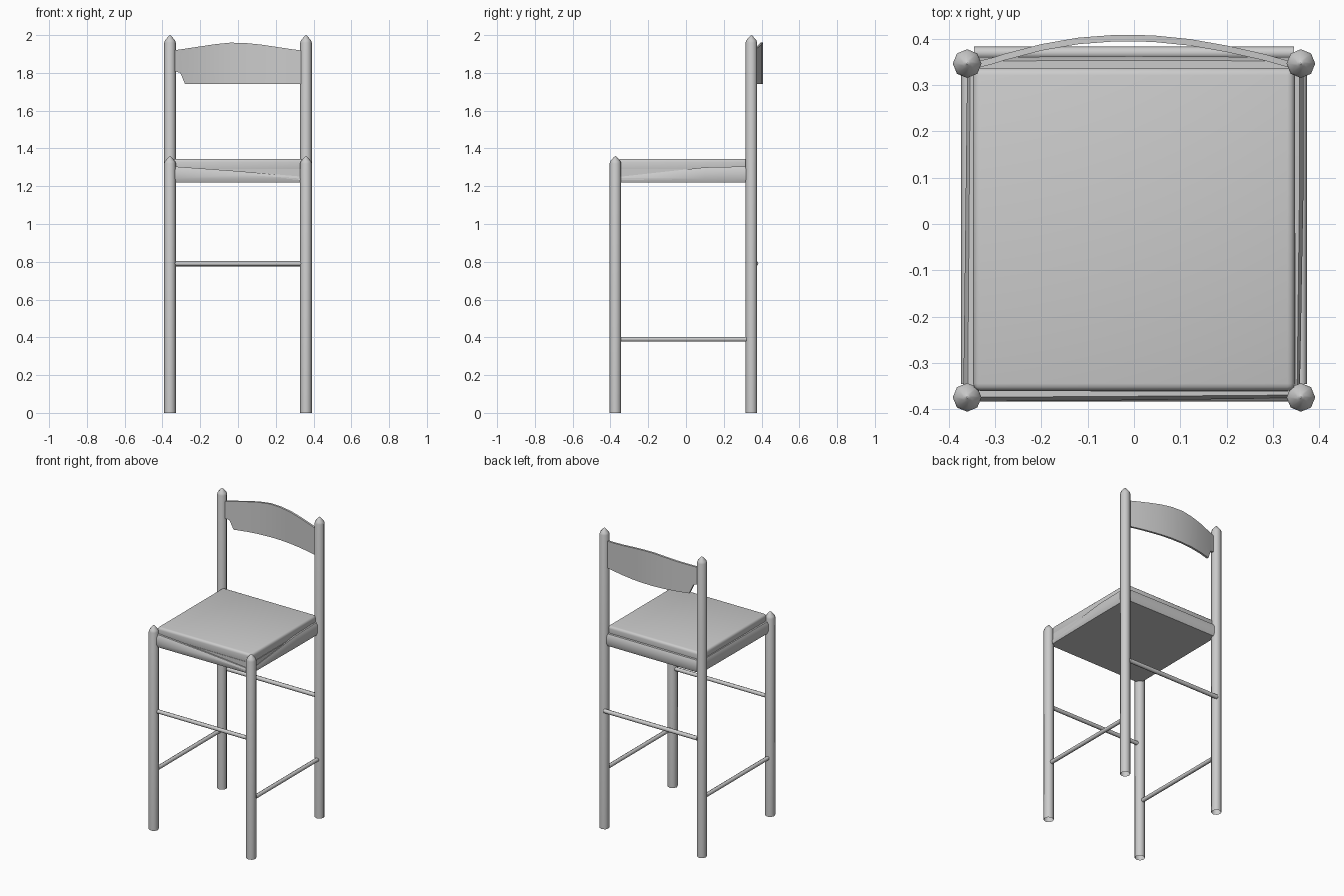
import bpy, bmesh, math
from mathutils import Vector

cube = bpy.data.objects.get("Cube")
if cube:
    bpy.data.objects.remove(cube, do_unlink=True)

grey = bpy.data.materials.new("plain_grey")
grey.use_nodes = True
grey.diffuse_color = (0.6, 0.6, 0.6, 1)
grey.node_tree.nodes["Principled BSDF"].inputs["Base Color"].default_value = (0.6, 0.6, 0.6, 1)


def finish(name, bm, angle=40):
    bmesh.ops.recalc_face_normals(bm, faces=bm.faces[:])
    mesh = bpy.data.meshes.new(name)
    bm.to_mesh(mesh)
    bm.free()
    mesh.materials.append(grey)
    ob = bpy.data.objects.new(name, mesh)
    bpy.context.collection.objects.link(ob)
    bpy.ops.object.select_all(action='DESELECT')
    ob.select_set(True)
    bpy.context.view_layer.objects.active = ob
    bpy.ops.object.shade_smooth_by_angle(angle=math.radians(angle))
    return ob


def loft(name, sections, caps=True, angle=40):
    """Skin a row of closed cross-sections that share one point count."""
    bm = bmesh.new()
    rings = [[bm.verts.new(p) for p in s] for s in sections]
    n = len(rings[0])
    for a, b in zip(rings, rings[1:]):
        for i in range(n):
            j = (i + 1) % n
            bm.faces.new((a[i], a[j], b[j], b[i]))
    if caps:
        bm.faces.new(rings[0])
        bm.faces.new(rings[-1])
    return finish(name, bm, angle)


def leg(name, x, y, height):
    """Eight-sided tube, open at the foot, with a pointed tip."""
    profile = [(0, 0.031), (height - 0.04, 0.031), (height - 0.028, 0.027),
               (height - 0.006, 0.008), (height, 0.001)]
    loft(name, [[(x + r * math.cos(k * math.pi / 4), y + r * math.sin(k * math.pi / 4), z)
                 for k in range(8)] for z, r in profile], caps=False, angle=50)


def rung(name, start, end, radius):
    a, b = Vector(start), Vector(end)
    side = (b - a).normalized().cross(Vector((0, 0, 1)))
    circle = [side * math.cos(k * math.pi / 4) * radius
              + Vector((0, 0, math.sin(k * math.pi / 4) * radius)) for k in range(8)]
    loft(name, [[p + c for c in circle] for p in (a, b)], angle=50)


def rail(name, stations, along_x):
    """Seat rail; each station is position, inner offset, outer offset, top."""
    sections = []
    for t, inner, outer, top in stations:
        middle = (inner + 2 * outer) / 3
        ring = [(inner, 1.22), (middle, 1.22), (outer, 1.24), (outer, top - 0.018),
                (middle, top), (inner, top)]
        sections.append([(t, o, z) if along_x else (o, t, z) for o, z in ring])
    loft(name, sections)


def slab(name, low, high, bevel):
    bm = bmesh.new()
    bmesh.ops.create_cube(bm, size=1)
    for v in bm.verts:
        v.co = [low[i] if v.co[i] < 0 else high[i] for i in range(3)]
    if bevel:
        bmesh.ops.bevel(bm, geom=bm.edges[:], offset=bevel, segments=3,
                        profile=0.5, affect='EDGES')
    finish(name, bm)


# Legs and rungs
for side, s in (("left", 1), ("right", -1)):
    leg("front_leg_" + side, s * 0.36, -0.374, 1.36)
    leg("back_leg_" + side, s * 0.36, 0.346, 2.0)
    rung("side_rung_" + side, (s * 0.36, -0.345, 0.39), (s * 0.36, 0.32, 0.39), 0.013)
rung("front_rung", (-0.345, -0.37, 0.79), (0.345, -0.37, 0.79), 0.013)
rung("back_rung", (-0.345, 0.369, 0.79), (0.345, 0.369, 0.79), 0.014)

# Seat cushion and the base under it
slab("seat_cushion", (-0.347, -0.36, 1.275), (0.347, 0.337, 1.345), 0.016)
slab("seat_base", (-0.35, -0.362, 1.22), (0.35, 0.345, 1.29), 0)

# Rails around the seat, with the slanting tops of the front and left ones
rail("front_rail", [(-0.345, -0.355, -0.383, 1.305), (0, -0.355, -0.38, 1.28),
                    (0.345, -0.355, -0.376, 1.25)], True)
rail("back_rail", [(-0.345, 0.335, 0.36, 1.30), (0, 0.335, 0.362, 1.30),
                   (0.345, 0.335, 0.36, 1.30)], True)
rail("left_rail", [(-0.35, 0.34, 0.358, 1.25), (0.1, 0.34, 0.366, 1.30),
                   (0.33, 0.34, 0.366, 1.305)], False)
rail("right_rail", [(-0.35, -0.34, -0.368, 1.30), (0.33, -0.34, -0.36, 1.30)], False)

# Curved backrest, notched at its lower right end: x, y, bottom, top
backrest = [(-0.34, 0.343, 1.81, 1.92), (-0.305, 0.352, 1.80, 1.924),
            (-0.28, 0.36, 1.74, 1.928), (-0.2, 0.381, 1.74, 1.94),
            (-0.12, 0.395, 1.74, 1.952), (-0.04, 0.401, 1.74, 1.96),
            (0.04, 0.4, 1.74, 1.958), (0.12, 0.392, 1.74, 1.95),
            (0.2, 0.378, 1.74, 1.938), (0.28, 0.36, 1.74, 1.926),
            (0.34, 0.343, 1.74, 1.918)]
loft("backrest", [[(x, y - 0.007, low), (x, y + 0.007, low),
                   (x, y + 0.007, high), (x, y - 0.007, high)]
                  for x, y, low, high in backrest])
